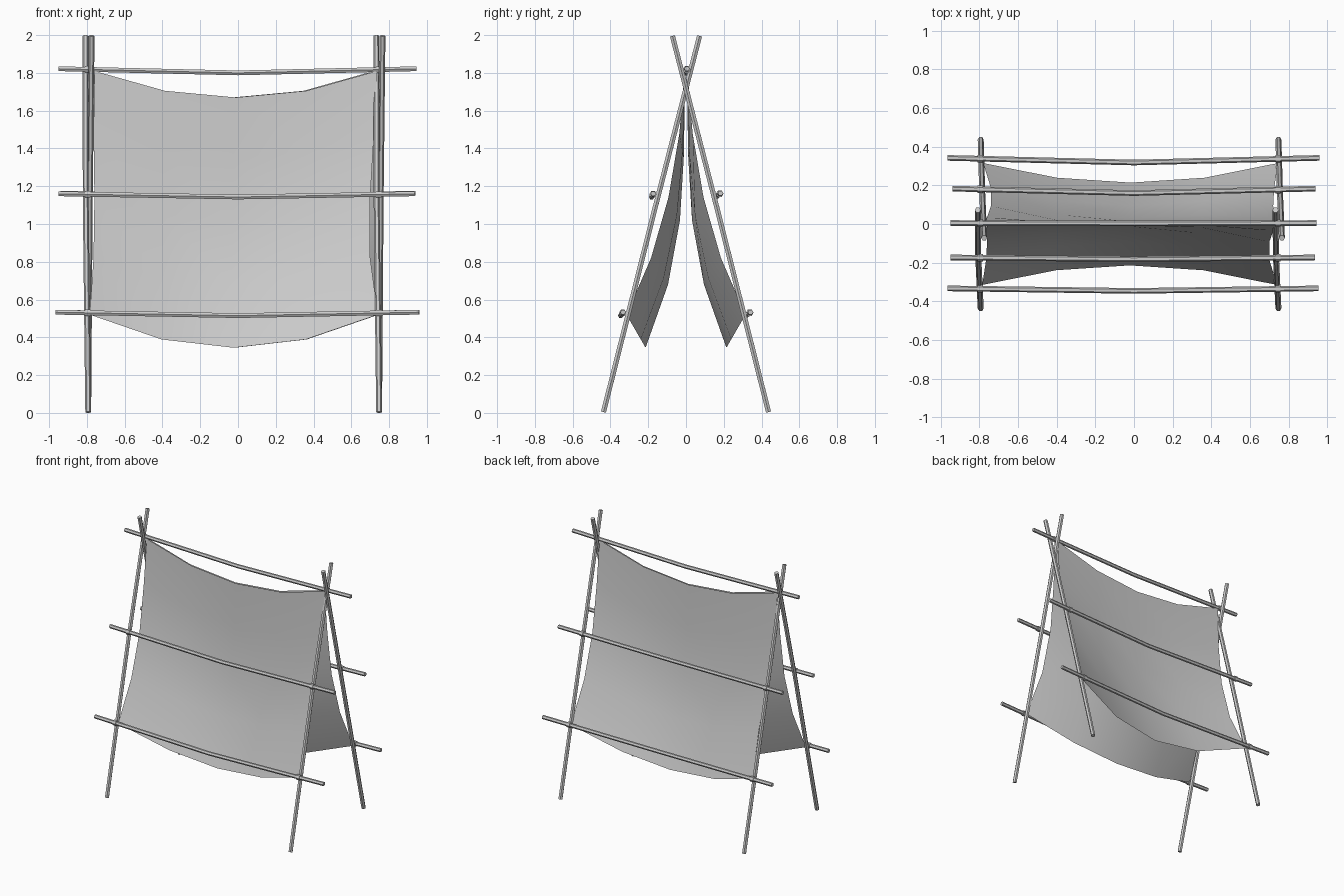
import bpy, bmesh, math
from mathutils import Vector

if "Cube" in bpy.data.objects:
    bpy.data.objects.remove(bpy.data.objects["Cube"])


def make_object(name, bm):
    mesh = bpy.data.meshes.new(name)
    bmesh.ops.recalc_face_normals(bm, faces=bm.faces)
    bm.to_mesh(mesh)
    bm.free()
    obj = bpy.data.objects.new(name, mesh)
    bpy.context.collection.objects.link(obj)
    return obj


def tube(name, points, radius, sides=6):
    """Capped low-poly stick along a short path."""
    pts = [Vector(p) for p in points]
    axis = (pts[-1] - pts[0]).normalized()
    u = axis.cross(Vector((0, 1, 0)) if abs(axis.z) > 0.5 else Vector((0, 0, 1))).normalized()
    v = axis.cross(u)
    bm = bmesh.new()
    rings = []
    for p in pts:
        rings.append([bm.verts.new(p + radius * (u * math.cos(a) + v * math.sin(a)))
                      for a in (math.tau * i / sides for i in range(sides))])
    for a, b in zip(rings, rings[1:]):
        for i in range(sides):
            j = (i + 1) % sides
            bm.faces.new((a[i], a[j], b[j], b[i]))
    bm.faces.new(rings[0])
    bm.faces.new(rings[-1])
    return make_object(name, bm)


# Crossed legs: the right pair repeats the left pair
for side, dx in (("left", 0), ("right", 1.54)):
    tube(f"front_leg_{side}", [(-0.793 + dx, -0.437, 0.004), (-0.806 + dx, -0.16, 1.1),
                               (-0.808 + dx, 0.072, 1.996)], 0.0155)
    tube(f"back_leg_{side}", [(-0.793 + dx, 0.437, 0.004), (-0.785 + dx, 0.16, 1.1),
                              (-0.775 + dx, -0.072, 1.996)], 0.0155)

# Slightly sagging cross bars: x start, x end, y at ends, y middle, z at ends, z middle
bars = {
    "ridge_bar": (-0.95, 0.945, 0.005, 0.003, 1.822, 1.80),
    "front_middle_bar": (-0.95, 0.935, -0.173, -0.182, 1.16, 1.143),
    "back_middle_bar": (-0.94, 0.94, 0.183, 0.16, 1.163, 1.146),
    "front_low_bar": (-0.965, 0.955, -0.333, -0.346, 0.533, 0.515),
    "back_low_bar": (-0.965, 0.96, 0.342, 0.318, 0.533, 0.517),
}
for name, (x0, x1, y, ym, z, zm) in bars.items():
    tube(name, [(x0, y, z), (0, ym, zm), (x1, y, z)], 0.0145)
    # Lashing around each bar where it meets the legs
    for side, x in (("left", -0.795), ("right", 0.745)):
        t = 1 - abs(x) / 0.95
        yy, zz = y + (ym - y) * t, z + (zm - z) * t
        tube(f"{name}_lashing_{side}", [(x - 0.014, yy, zz), (x + 0.014, yy, zz)], 0.0195)


def cloth(name, angle):
    """Hanging sheet, pinned at its corners and sagging towards the middle."""
    # Per row: left x, right x, edge y, edge z, middle y, middle z
    rows = [(-0.76, 0.735, -0.008, 1.81, -0.006, 1.67),
            (-0.765, 0.72, -0.035, 1.48, -0.012, 1.35),
            (-0.76, 0.70, -0.093, 1.14, -0.032, 1.02),
            (-0.765, 0.70, -0.185, 0.82, -0.095, 0.68),
            (-0.785, 0.74, -0.315, 0.52, -0.214, 0.345)]
    bm = bmesh.new()
    grid = []
    for x0, x1, ye, ze, ym, zm in rows:
        line = []
        for i in range(5):
            s = i / 4
            k = 1 - (2 * s - 1) ** 2
            p = Vector((x0 + (x1 - x0) * s + 0.02, ye + (ym - ye) * k, ze + (zm - ze) * k))
            if angle:
                p.x, p.y = -p.x, -p.y
            p.x -= 0.02
            line.append(bm.verts.new(p))
        grid.append(line)
    for a, b in zip(grid, grid[1:]):
        for i in range(4):
            bm.faces.new((a[i], b[i], b[i + 1], a[i + 1]))
    obj = make_object(name, bm)
    for f in obj.data.polygons:
        f.use_smooth = True
    return obj


# Two sheets; the back one is the front one turned half a circle
cloth("front_sheet", False)
cloth("back_sheet", True)
